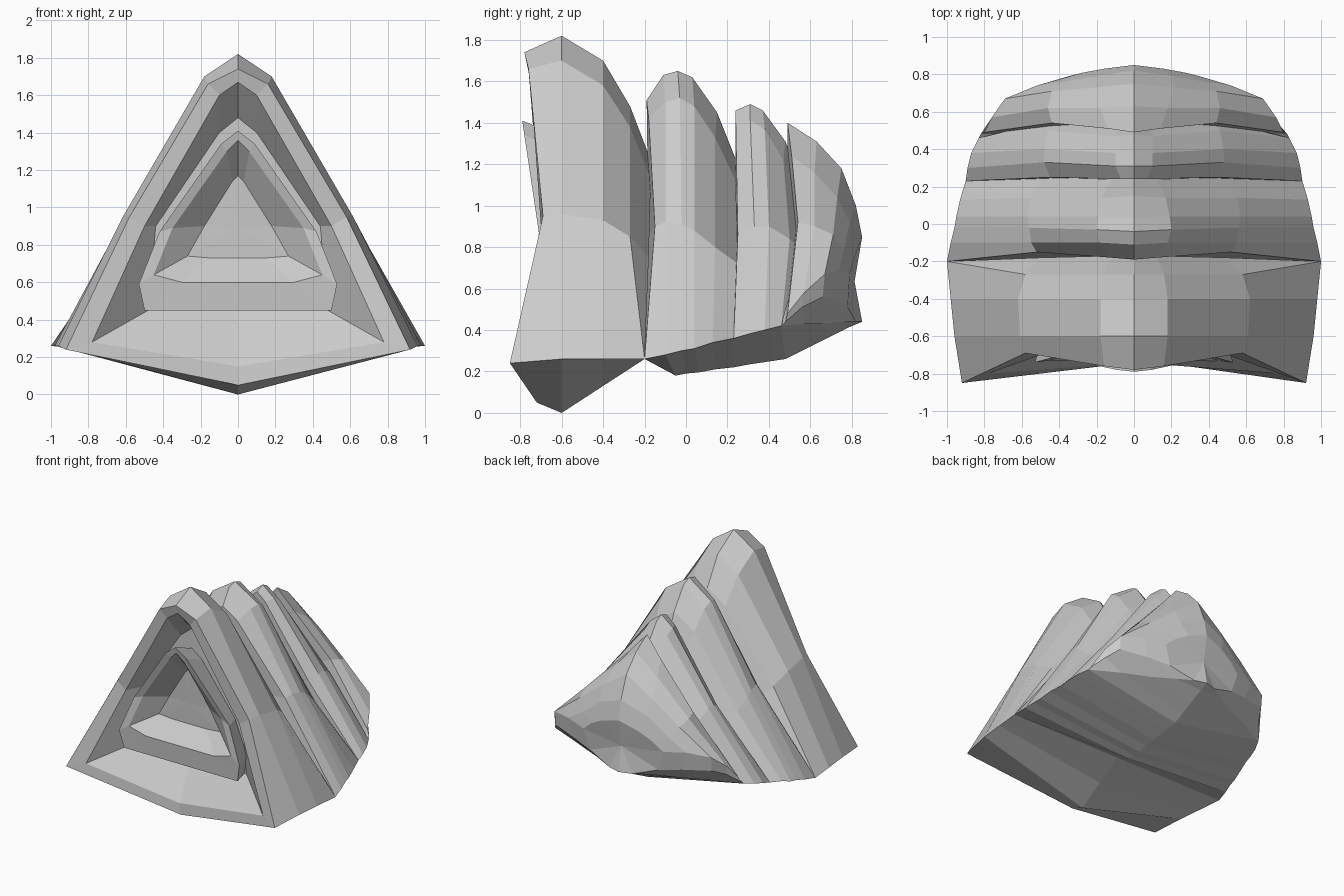
import bpy, bmesh


def loft(name, rings, cap_start=True):
    """Mirror half-rings (first and last point on x = 0) and skin them."""
    bm = bmesh.new()
    loops = []
    for half in rings:
        pts = half + [(-x, y, z) for x, y, z in half[-2:0:-1]]
        loops.append([bm.verts.new(p) for p in pts])
    n = len(loops[0])
    for a, b in zip(loops, loops[1:]):
        for i in range(n):
            j = (i + 1) % n
            bm.faces.new((a[i], a[j], b[j], b[i]))
    # end caps as fans around their middle
    for loop in ([loops[0]] if cap_start else []) + [loops[-1]]:
        mid = bm.verts.new((0, sum(v.co.y for v in loop) / n,
                            sum(v.co.z for v in loop) / n))
        for i in range(n):
            bm.faces.new((loop[i], loop[(i + 1) % n], mid))
    bmesh.ops.remove_doubles(bm, verts=bm.verts, dist=0.0005)
    bmesh.ops.recalc_face_normals(bm, faces=bm.faces)
    me = bpy.data.meshes.new(name)
    bm.to_mesh(me)
    bm.free()
    ob = bpy.data.objects.new(name, me)
    bpy.context.collection.objects.link(ob)
    return ob


# Each half-ring: apex, shoulder, mid flank, base corner, keel
# Front plate with its recessed opening (first two rings run inside)
loft("front_plate", [
    [(0, -.58, 1.48), (.10, -.58, 1.40), (.44, -.58, .90), (.48, -.58, .45), (0, -.58, .45)],
    [(0, -.76, 1.67), (.10, -.75, 1.60), (.50, -.70, .90), (.78, -.80, .28), (0, -.74, .15)],
    [(0, -.78, 1.74), (.16, -.76, 1.66), (.58, -.69, .95), (.92, -.85, .24), (0, -.72, .05)],
    [(0, -.60, 1.82), (.18, -.60, 1.70), (.61, -.60, .96), (.96, -.60, .26), (0, -.60, 0)],
    [(0, -.40, 1.70), (.18, -.40, 1.58), (.62, -.40, .93), (.98, -.40, .26), (0, -.40, .13)],
    [(0, -.27, 1.48), (.16, -.27, 1.38), (.58, -.27, .85), (1, -.2, .26), (0, -.2, .26)],
    [(0, -.17, 1.22), (.12, -.17, 1.13), (.50, -.18, .75), (1, -.2, .26), (0, -.2, .26)],
])

# Second plate
loft("second_plate", [
    [(0, -.19, 1.51), (.12, -.18, 1.42), (.52, -.15, .90), (1, -.2, .26), (0, -.2, .26)],
    [(0, -.11, 1.63), (.18, -.10, 1.50), (.55, -.10, .92), (.98, -.1, .28), (0, -.05, .18)],
    [(0, -.04, 1.65), (.20, -.03, 1.52), (.56, -.02, .91), (.96, -.02, .30), (0, 0, .19)],
    [(0, .03, 1.62), (.19, .04, 1.48), (.57, .04, .88), (.95, .04, .31), (0, .06, .195)],
    [(0, .15, 1.45), (.17, .14, 1.33), (.55, .14, .80), (.93, .13, .34), (0, .14, .21)],
    [(0, .25, 1.20), (.12, .24, 1.12), (.50, .25, .72), (.9, .23, .36), (0, .23, .22)],
])

# Third plate
loft("third_plate", [
    [(0, .24, 1.46), (.07, .24, 1.40), (.45, .25, .86), (.90, .23, .36), (0, .23, .22)],
    [(0, .31, 1.49), (.10, .31, 1.41), (.48, .33, .90), (.89, .30, .38), (0, .31, .235)],
    [(0, .37, 1.46), (.10, .38, 1.37), (.48, .40, .90), (.87, .38, .40), (0, .38, .245)],
    [(0, .48, 1.31), (.10, .47, 1.22), (.46, .50, .84), (.83, .46, .42), (0, .48, .26)],
    [(0, .56, 1.10), (.08, .55, 1.05), (.42, .56, .78), (.83, .46, .42), (0, .48, .26)],
])

# Rear dome: two extra points give an overhanging edge above the base corner
loft("rear_dome", [
    [(0, .49, 1.40), (.14, .51, 1.24), (.44, .54, .92), (.80, .49, .48), (.82, .48, .44), (.83, .46, .42), (0, .48, .26)],
    [(0, .63, 1.31), (.18, .62, 1.16), (.46, .62, .90), (.76, .57, .58), (.75, .56, .51), (.60, .57, .43), (0, .57, .305)],
    [(0, .75, 1.18), (.21, .73, 1.04), (.44, .71, .86), (.69, .67, .67), (.69, .66, .56), (.40, .66, .43), (0, .68, .36)],
    [(0, .82, 1.00), (.21, .79, .92), (.38, .76, .78), (.52, .74, .69), (.48, .73, .54), (.22, .75, .44), (0, .78, .41)],
    [(0, .85, .85), (.16, .83, .80), (.27, .81, .74), (.35, .79, .67), (.30, .78, .51), (.10, .82, .44), (0, .85, .44)],
])

# Inner hood inside the opening: outer back, outer rim, inner rim, hollow
loft("inner_hood", [
    [(0, -.57, 1.32), (.09, -.57, 1.25), (.38, -.57, .86), (.48, -.57, .60), (.46, -.57, .45), (0, -.57, .45)],
    [(0, -.79, 1.41), (.09, -.78, 1.34), (.42, -.71, .87), (.53, -.74, .59), (.50, -.72, .45), (0, -.72, .45)],
    [(0, -.78, 1.36), (.06, -.77, 1.30), (.35, -.70, .89), (.45, -.73, .64), (.3, -.73, .60), (0, -.73, .60)],
    [(0, -.62, 1.17), (.03, -.62, 1.14), (.18, -.61, .90), (.27, -.61, .74), (.15, -.61, .73), (0, -.61, .73)],
], cap_start=False)
